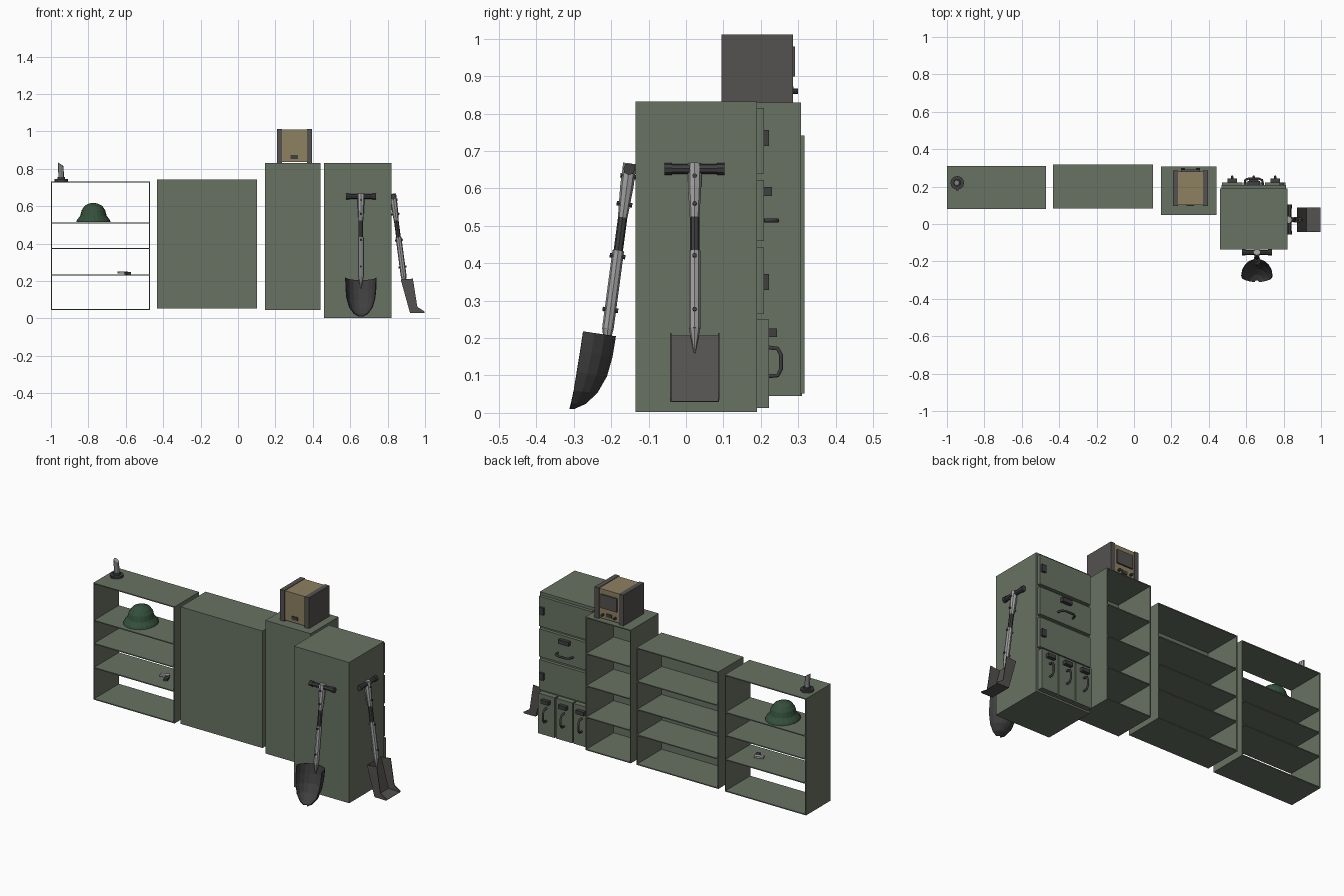
import bpy, bmesh, math
from mathutils import Vector, Matrix

if "Cube" in bpy.data.objects:
    bpy.data.objects.remove(bpy.data.objects["Cube"])

I = Matrix.Identity(4)


def mat(name, r, g, b):
    m = bpy.data.materials.new(name)
    m.diffuse_color = (r, g, b, 1)
    m.use_nodes = True
    m.node_tree.nodes["Principled BSDF"].inputs["Base Color"].default_value = m.diffuse_color
    return m


GREEN = mat("olive_paint", 0.14, 0.17, 0.125)
DARK = mat("dark_metal", 0.05, 0.05, 0.052)
STEEL = mat("light_steel", 0.36, 0.36, 0.36)
GREY = mat("grey_casing", 0.09, 0.085, 0.08)
TAN = mat("tan_panel", 0.27, 0.22, 0.12)
MOSS = mat("dark_green", 0.035, 0.08, 0.045)


def finish(name, bm, m, M=I):
    bmesh.ops.recalc_face_normals(bm, faces=bm.faces)
    me = bpy.data.meshes.new(name)
    bm.to_mesh(me)
    bm.free()
    me.transform(M)
    me.materials.append(m)
    ob = bpy.data.objects.new(name, me)
    bpy.context.collection.objects.link(ob)
    return ob


def box(name, x0, x1, y0, y1, z0, z1, m, M=I):
    bm = bmesh.new()
    bmesh.ops.create_cube(bm, size=1)
    for v in bm.verts:
        v.co = Vector((x0 if v.co.x < 0 else x1, y0 if v.co.y < 0 else y1, z0 if v.co.z < 0 else z1))
    return finish(name, bm, m, M)


def cyl(name, p, q, r1, m, M=I, r2=None, n=8):
    p, q = Vector(p), Vector(q)
    bm = bmesh.new()
    bmesh.ops.create_cone(bm, cap_ends=True, segments=n, radius1=r1, radius2=r1 if r2 is None else r2,
                          depth=(q - p).length)
    R = Vector((0, 0, 1)).rotation_difference(q - p).to_matrix().to_4x4()
    return finish(name, bm, m, M @ Matrix.Translation((p + q) / 2) @ R)


def tube(name, pts, r, m):
    cu = bpy.data.curves.new(name, 'CURVE')
    cu.dimensions = '3D'
    cu.bevel_depth, cu.bevel_resolution, cu.use_fill_caps = r, 1, True
    s = cu.splines.new('POLY')
    s.points.add(len(pts) - 1)
    for sp, p in zip(s.points, pts):
        sp.co = (*p, 1)
    cu.materials.append(m)
    ob = bpy.data.objects.new(name, cu)
    bpy.context.collection.objects.link(ob)


def grid_sheet(name, rows, m, M=I, thick=0.004):
    bm = bmesh.new()
    vs = [[bm.verts.new(p) for p in row] for row in rows]
    for a, b in zip(vs, vs[1:]):
        for i in range(len(a) - 1):
            bm.faces.new((a[i], a[i + 1], b[i + 1], b[i]))
    bmesh.ops.remove_doubles(bm, verts=bm.verts, dist=1e-5)
    ob = finish(name, bm, m, M)
    mod = ob.modifiers.new("thickness", 'SOLIDIFY')
    mod.thickness, mod.offset = thick, 0
    return ob


# Open shelf units made of thin sheet panels
def shelf_unit(name, x0, x1, y0, y1, z0, z1, levels, back):
    t = 0.006
    box(name + "_left_side", x0, x0 + t, y0, y1, z0, z1, GREEN)
    box(name + "_right_side", x1 - t, x1, y0, y1, z0, z1, GREEN)
    for i, z in enumerate([z0, *levels, z1 - t]):
        box(f"{name}_board_{i}", x0 + t, x1 - t, y0, y1, z, z + t, GREEN)
    if back:
        box(name + "_back_panel", x0 + t, x1 - t, y0, y0 + t, z0 + t, z1 - t, GREEN)


shelf_unit("open_shelf", -1.0, -0.47, 0.08, 0.31, 0.045, 0.733, (0.23, 0.372, 0.508), False)
shelf_unit("wide_shelf", -0.433, 0.102, 0.083, 0.317, 0.052, 0.742, (0.225, 0.375, 0.54), True)
shelf_unit("tall_shelf", 0.145, 0.44, 0.048, 0.308, 0.045, 0.83, (0.235, 0.42, 0.61), True)

# Drawer cabinet
box("cabinet_body", 0.46, 0.82, -0.135, 0.19, 0.002, 0.832, GREEN)
for i, (a, b) in enumerate(((0.64, 0.815), (0.46, 0.623), (0.265, 0.442))):
    box(f"drawer_front_{i}", 0.468, 0.812, 0.19, 0.209, a, b, GREEN)
for z in (0.735, 0.35):
    box("drawer_latch", 0.778, 0.803, 0.209, 0.222, z - 0.021, z + 0.021, DARK)
box("drawer_label_holder", 0.607, 0.673, 0.209, 0.23, 0.58, 0.604, DARK)
tube("drawer_handle", [(0.64 + x, y, 0.514) for x, y in
     ((-0.05, 0.209), (-0.045, 0.235), (-0.025, 0.244), (0.025, 0.244), (0.045, 0.235), (0.05, 0.209))], 0.006, DARK)

# Three file drawers at the bottom
for x in (0.525, 0.64, 0.755):
    box("file_drawer", x - 0.054, x + 0.054, 0.19, 0.222, 0.013, 0.25, GREEN)
    box("file_label_holder", x - 0.025, x + 0.025, 0.222, 0.243, 0.203, 0.225, DARK)
    tube("file_handle", [(x, y, z) for y, z in
         ((0.22, 0.175), (0.245, 0.172), (0.254, 0.155), (0.254, 0.117), (0.245, 0.1), (0.22, 0.098))], 0.006, DARK)

# Desktop set on the tall shelf
for x0, x1 in ((0.208, 0.236), (0.368, 0.396)):
    box("set_side_panel", x0, x1, 0.095, 0.286, 0.83, 1.012, GREY)
box("set_core", 0.236, 0.368, 0.101, 0.282, 0.836, 1.009, TAN)
box("set_rear_plate", 0.28, 0.32, 0.097, 0.101, 0.853, 0.873, DARK)
box("set_screen", 0.25, 0.354, 0.282, 0.291, 0.9, 0.98, GREY)
box("set_dial_plate", 0.285, 0.32, 0.282, 0.287, 0.852, 0.872, DARK)
for x in (0.262, 0.342):
    cyl("set_knob", (x, 0.282, 0.86), (x, 0.3, 0.86), 0.007, DARK)

# Helmet
profile = ((0.09, 0.0), (0.086, 0.01), (0.069, 0.032), (0.061, 0.062), (0.045, 0.085), (0.022, 0.097), (0, 0.1))
ring = [i * math.tau / 20 for i in range(21)]
grid_sheet("helmet", [[(-0.773 + r * math.cos(a), 0.2 + 1.12 * r * math.sin(a), 0.516 + z) for a in ring]
                      for r, z in profile], MOSS)

# Spike on a round base
cyl("spike_base", (-0.945, 0.22, 0.733), (-0.945, 0.22, 0.745), 0.036, DARK, n=16)
cyl("spike_collar", (-0.945, 0.22, 0.745), (-0.945, 0.22, 0.757), 0.02, DARK, n=12)
box("spike_catch", -0.952, -0.938, 0.178, 0.19, 0.735, 0.743, DARK)
spike = cyl("spike", (-0.945, 0.22, 0.75), (-0.948, 0.22, 0.825), 0.015, STEEL)
for v in spike.data.vertices:
    if v.co.z > 0.8:
        v.co.z -= (v.co.x + 0.948) * 0.7

# Small tool on the lower board
T = Matrix.Translation((-0.61, 0.2, 0.236)) @ Matrix.Rotation(math.radians(20), 4, 'Z')
box("small_tool_body", -0.032, 0.02, -0.012, 0.012, 0.005, 0.016, STEEL, T)
box("small_tool_grip", 0.0, 0.022, -0.05, -0.012, 0.0, 0.012, DARK, T)


# Shovel handle: local top at origin, shaft hangs down, outward is -y
def shovel_handle(name, M):
    T = M @ Matrix.Rotation(math.radians(-7.6), 4, 'X')
    cyl(name + "_crossbar", (-0.066, 0, 0), (0.066, 0, 0), 0.013, DARK, T)
    for s in (-1, 1):
        cyl(name + "_crossbar_end", (s * 0.06, 0, 0), (s * 0.08, 0, 0), 0.016, DARK, T)
    cyl(name + "_shaft", (0, 0, 0), (0, 0, -0.44), 0.0125, DARK, T)
    cyl(name + "_top_strap", (0, 0, 0.015), (0, 0, -0.045), 0.018, STEEL, T)
    cyl(name + "_top_taper", (0, 0, -0.045), (0, 0, -0.13), 0.018, STEEL, T, 0.013)
    cyl(name + "_socket", (0, 0, -0.22), (0, 0, -0.43), 0.0155, STEEL, T)
    cyl(name + "_socket_tip", (0, 0, -0.43), (0, 0.004, -0.495), 0.0155, STEEL, T, 0.002)
    for z in (-0.02, -0.095, -0.235, -0.38):
        cyl(name + "_rivet", (0, -0.021, z), (0, 0.021, z), 0.006, DARK, T)


M1 = Matrix.Translation((0.657, -0.152, 0.652))
M2 = Matrix.Translation((0.829, 0.023, 0.652)) @ Matrix.Rotation(math.radians(90), 4, 'Z')
shovel_handle("round_shovel", M1)
shovel_handle("square_shovel", M2)

# Round blade: half-ellipse sections (half width, rim y, rim z, spine y, spine z)
rows = []
for w, ye, ze, yc, zc in ((0.082, -0.275, 0.218, -0.188, 0.205), (0.081, -0.283, 0.165, -0.197, 0.15),
                          (0.076, -0.292, 0.11, -0.212, 0.098), (0.062, -0.3, 0.06, -0.237, 0.055),
                          (0.038, -0.307, 0.027, -0.268, 0.026), (0.012, -0.311, 0.012, -0.3, 0.012)):
    angs = [math.radians(a) for a in range(-90, 91, 20)]
    rows.append([(0.657 + w * math.sin(a), ye + (yc - ye) * math.cos(a), ze + (zc - ze) * math.cos(a)) for a in angs])
grid_sheet("round_blade", rows, DARK)

# Square blade: channel sections with a bent lip (rim x, rim z, spine x, spine z)
rows = []
for xe, ze, xc, zc in ((0.935, 0.213, 0.872, 0.207), (0.958, 0.066, 0.914, 0.055),
                       (0.965, 0.058, 0.921, 0.031), (0.998, 0.037, 0.996, 0.03)):
    rows.append([(xe, -0.041, ze), (xc, -0.041, zc), (xc, 0.087, zc), (xe, 0.087, ze)])
grid_sheet("square_blade", rows, GREY)
